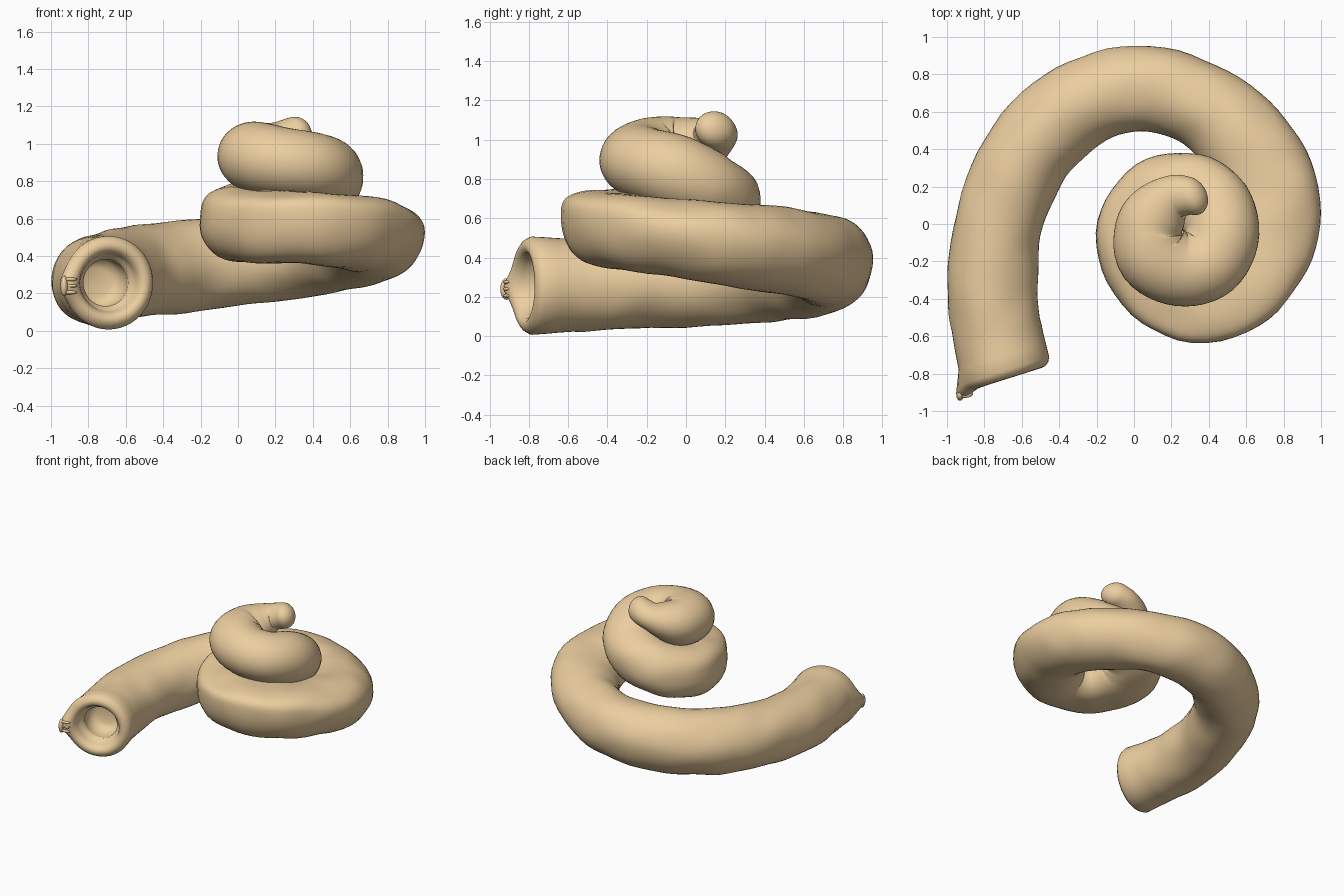
import bpy, bmesh, math
from mathutils import Vector, noise

if "Cube" in bpy.data.objects:
    bpy.data.objects.remove(bpy.data.objects["Cube"])

SIDES = 48

# Coil centreline: x, y, z, horizontal radius, vertical radius
PATH = [
    (-0.69, -0.77, 0.257, 0.245, 0.25), (-0.73, -0.58, 0.260, 0.24, 0.237),
    (-0.76, -0.30, 0.270, 0.24, 0.235), (-0.71, 0.05, 0.285, 0.235, 0.235),
    (-0.56, 0.39, 0.315, 0.235, 0.245), (-0.30, 0.63, 0.345, 0.235, 0.245),
    (0.02, 0.725, 0.375, 0.23, 0.24), (0.34, 0.65, 0.405, 0.225, 0.225),
    (0.58, 0.45, 0.44, 0.245, 0.22), (0.715, 0.20, 0.475, 0.265, 0.21),
    (0.71, -0.06, 0.505, 0.265, 0.20), (0.59, -0.28, 0.53, 0.26, 0.195),
    (0.37, -0.395, 0.55, 0.245, 0.19), (0.15, -0.31, 0.555, 0.24, 0.195),
    (0.04, -0.09, 0.575, 0.24, 0.20), (0.09, 0.09, 0.61, 0.23, 0.20),
    (0.25, 0.17, 0.67, 0.215, 0.20), (0.41, 0.11, 0.75, 0.21, 0.19),
    (0.47, -0.05, 0.83, 0.20, 0.195), (0.40, -0.20, 0.875, 0.20, 0.185),
    (0.25, -0.24, 0.90, 0.20, 0.185), (0.11, -0.165, 0.925, 0.205, 0.19),
    (0.085, -0.02, 0.945, 0.185, 0.175), (0.14, 0.08, 0.98, 0.16, 0.14),
    (0.22, 0.145, 1.02, 0.12, 0.10), (0.305, 0.15, 1.05, 0.10, 0.095),
]


def sample(steps=6):
    """Smooth the path with Catmull-Rom interpolation."""
    p = [Vector(v) for v in PATH]
    p = [2 * p[0] - p[1]] + p + [2 * p[-1] - p[-2]]
    out = []
    for i in range(1, len(p) - 2):
        a, b, c, d = p[i - 1:i + 3]
        for k in range(steps):
            t = k / steps
            out.append(0.5 * (2 * b + (c - a) * t + (2 * a - 5 * b + 4 * c - d) * t * t
                              + (3 * b - a - 3 * c + d) * t ** 3))
    return out + [p[-2]]


def ring(bm, centre, tangent, rh, rv, square=2.0, wobble=0.0, lift=0.0):
    side = tangent.cross(Vector((0, 0, 1))).normalized()
    up = side.cross(tangent).normalized()
    verts = []
    for k in range(SIDES):
        a = 2 * math.pi * k / SIDES
        c, s = math.cos(a), math.sin(a)
        x = math.copysign(abs(c) ** (2 / square), c)
        y = math.copysign(abs(s) ** (2 / square), s)
        co = centre + side * rh * x + up * rv * y
        co += (side * x + up * y) * wobble * noise.noise(co * 5)
        co.z += lift * max(-x, 0) * (1 - y * y)     # raised outer ridge
        verts.append(bm.verts.new(co))
    return verts


def finish(bm, name, mat):
    bmesh.ops.recalc_face_normals(bm, faces=bm.faces)
    for f in bm.faces:
        f.smooth = True
    mesh = bpy.data.meshes.new(name)
    bm.to_mesh(mesh)
    bm.free()
    mesh.materials.append(mat)
    obj = bpy.data.objects.new(name, mesh)
    bpy.context.collection.objects.link(obj)
    return obj


tan_mat = bpy.data.materials.new("tan")
tan_mat.diffuse_color = (0.84, 0.62, 0.35, 1)
tan_mat.use_nodes = True
tan_mat.node_tree.nodes["Principled BSDF"].inputs["Base Color"].default_value = tan_mat.diffuse_color

pts = sample()
pos = [Vector(p[:3]) for p in pts]
bm = bmesh.new()
rings = []

# Recessed mouth with a rolled lip: offset along the mouth axis, radius
mouth_axis = Vector((-0.3, 0.95, 0)).normalized()
mouth = Vector((-0.692, -0.785, 0.257))
for off, r in ((0.22, 0.004), (0.22, 0.08), (0.20, 0.125), (0.08, 0.13), (0.05, 0.125),
               (0.04, 0.145), (0.0, 0.155), (-0.03, 0.168), (-0.045, 0.19),
               (-0.042, 0.215), (-0.025, 0.237), (0.0, 0.25)):
    rings.append(ring(bm, mouth + mouth_axis * off, mouth_axis, r, r))

# Pull the left edge of the lip out into a pinched flare
corner, flare = Vector((-0.92, -0.87, 0.245)), Vector((-0.022, -0.05, 0))
for r in rings[6:]:
    for v in r:
        v.co += flare * math.exp(-((v.co - corner).length / 0.075) ** 2)

# Coiled body, squarer with a raised ridge where the lower turn is squashed
for i in range(2, len(pts)):
    t = (pos[min(i + 1, len(pts) - 1)] - pos[i - 1]).normalized()
    if i < 6:
        t = mouth_axis.lerp(t, i / 6).normalized()
    u = i / len(pts)
    squash = math.exp(-((u - 0.52) / 0.09) ** 2)
    ridge = math.exp(-((u - 0.46) / 0.10) ** 2)
    wob = 0.012 if 6 < i < 0.68 * len(pts) else 0.0
    rings.append(ring(bm, pos[i], t, pts[i][3], pts[i][4], 2 + 0.7 * squash, wob, 0.07 * ridge))

# Rounded tip
for k in range(1, 9):
    a = k / 8 * math.pi / 2
    r = max(math.cos(a), 0.02)
    c = pos[-1] + t * 0.09 * math.sin(a) + Vector((0, -0.025, 0)) * math.sin(a)
    rings.append(ring(bm, c, t, pts[-1][3] * r, pts[-1][4] * r))

for a, b in zip(rings, rings[1:]):
    for k in range(SIDES):
        n = (k + 1) % SIDES
        bm.faces.new((a[k], a[n], b[n], b[k]))
bm.faces.new(rings[0])
bm.faces.new(rings[-1])
finish(bm, "coiled_tube", tan_mat)


def blob(name, loc, scale):
    bm = bmesh.new()
    bmesh.ops.create_uvsphere(bm, u_segments=16, v_segments=10, radius=1)
    for v in bm.verts:
        v.co = Vector(loc) + Vector(v.co[i] * scale[i] for i in range(3))
    return finish(bm, name, tan_mat)


# Small knot and folds on the pinched edge of the mouth
blob("mouth_knot", (-0.93, -0.915, 0.24), (0.02, 0.03, 0.055))
for i, z in enumerate((0.205, 0.24, 0.275)):
    blob(f"mouth_fold_{i + 1}", (-0.905, -0.908, z), (0.045, 0.022, 0.011))
